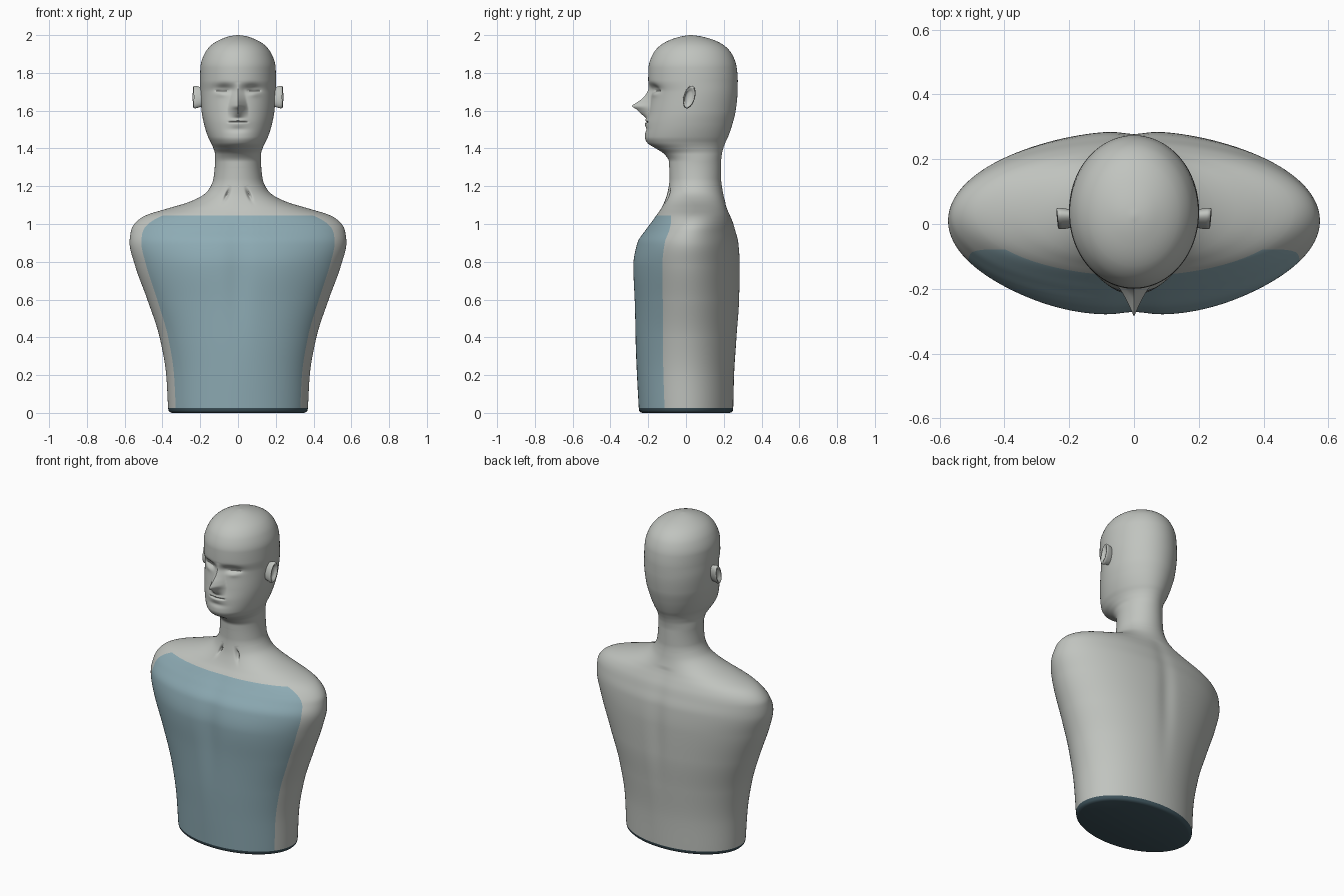
import bpy, bmesh
from math import sin, cos, pi, radians, exp, ceil, hypot

cube = bpy.data.objects.get("Cube")
if cube:
    bpy.data.objects.remove(cube)

SEGMENTS = 240
PANEL_TOP = 1.045
PANEL_ANGLE = radians(27)


def material(name, colour):
    mat = bpy.data.materials.new(name)
    mat.use_nodes = True
    mat.diffuse_color = colour
    bsdf = next(n for n in mat.node_tree.nodes if n.type == 'BSDF_PRINCIPLED')
    bsdf.inputs["Base Color"].default_value = colour
    bsdf.inputs["Roughness"].default_value = 0.6
    return mat


skin = material("pale grey", (0.53, 0.55, 0.52, 1))
panel = material("soft blue", (0.27, 0.41, 0.46, 1))
dark = material("dark slate", (0.05, 0.09, 0.11, 1))


def hermite(keys, values, x):
    """Smooth interpolation that never overshoots its keys."""
    count = len(keys)
    x = min(max(x, keys[0]), keys[-1])
    i = max(k for k in range(count - 1) if keys[k] <= x)
    secant = [(values[k + 1] - values[k]) / (keys[k + 1] - keys[k])
              for k in range(count - 1)]

    def slope(k):
        if k == 0 or k == count - 1:
            return secant[min(k, count - 2)]
        a, b = secant[k - 1], secant[k]
        return 2 * a * b / (a + b) if a * b > 0 else 0

    h = keys[i + 1] - keys[i]
    t = (x - keys[i]) / h
    return (values[i] * (1 + 2 * t) * (1 - t) ** 2 + values[i + 1] * t * t * (3 - 2 * t)
            + h * t * (1 - t) * (slope(i) * (1 - t) - slope(i + 1) * t))


def refine(rows):
    """Add smooth in-between sections to the key sections."""
    keys = [0]
    for a, b in zip(rows, rows[1:]):
        keys.append(keys[-1] + hypot(*(q - p for p, q in zip(a, b))))
    columns = list(zip(*rows))
    result = []
    for i in range(len(rows) - 1):
        fine = 0.005 if rows[i][0] > 1.1 else 0.012
        steps = max(4, ceil((rows[i + 1][0] - rows[i][0]) / fine))
        for k in range(steps):
            s = keys[i] + (keys[i + 1] - keys[i]) * k / steps
            result.append([hermite(keys, c, s) for c in columns])
    return result + [list(rows[-1])]


def skin_rings(name, rings, mats, cap_start, cap_end, rule=None, angle=50):
    """Bridge rings of points into one smooth surface."""
    bm = bmesh.new()
    loops = [[bm.verts.new(p) for p in ring] for ring in rings]
    n = len(loops[0])
    for r in range(len(loops) - 1):
        for k in range(n):
            m = (k + 1) % n
            face = bm.faces.new((loops[r][k], loops[r][m], loops[r + 1][m], loops[r + 1][k]))
            if rule:
                face.material_index = rule(face, k)
    if cap_start:
        bm.faces.new(loops[0][::-1])
    if cap_end:
        bm.faces.new(loops[-1])
    bmesh.ops.recalc_face_normals(bm, faces=bm.faces)
    mesh = bpy.data.meshes.new(name)
    bm.to_mesh(mesh)
    bm.free()
    for mat in mats:
        mesh.materials.append(mat)
    obj = bpy.data.objects.new(name, mesh)
    bpy.context.collection.objects.link(obj)
    bpy.ops.object.select_all(action='DESELECT')
    obj.select_set(True)
    bpy.context.view_layer.objects.active = obj
    bpy.ops.object.shade_smooth_by_angle(angle=radians(angle))
    return obj


def blob(x, z, cx, cz, rx, rz):
    return exp(-((x - cx) / rx) ** 2 - ((z - cz) / rz) ** 2)


def slit(x, z, cx, cz, half, thick):
    return exp(-((x - cx) / half) ** 6 - ((z - cz) / thick) ** 2)


NOSE_Z = (1.56, 1.58, 1.605, 1.625, 1.64, 1.67, 1.70, 1.75)
NOSE_OUT = (0, 0.03, 0.06, 0.09, 0.072, 0.036, 0.018, 0)


def front_relief(x, z):
    """Distance the front surface is pushed forward."""
    a = abs(x)
    out = 0
    if z > 1.3:
        if NOSE_Z[0] < z < NOSE_Z[-1]:
            width = 0.025 + 0.03 * min(1, (1.75 - z) / 0.14)
            out += hermite(NOSE_Z, NOSE_OUT, z) * max(0, 1 - a / width) ** 1.3
        out -= 0.022 * blob(a, z, 0.075, 1.715, 0.045, 0.024)      # eye sockets
        out += 0.008 * blob(a, z, 0.085, 1.69, 0.03, 0.016)        # eyelids
        out -= 0.010 * slit(a, z, 0.085, 1.706, 0.034, 0.004)      # eye slits
        out += 0.008 * blob(a, z, 0, 1.54, 0.05, 0.022)            # lips
        out -= 0.013 * slit(a, z, 0, 1.54, 0.05, 0.004)            # mouth
        out -= 0.006 * blob(a, z, 0, 1.50, 0.05, 0.014)            # chin hollow
    else:
        out -= 0.010 * blob(a, z, 0, 0.72, 0.06, 0.30)             # breastbone
        out += 0.006 * blob(a, z, 0.2, 0.76, 0.16, 0.14)           # chest
        groove = 0.058 - 0.4 * (z - 1.155)
        out -= 0.02 * blob(a, z, groove, 1.155, 0.009, 0.026)      # collar hollows
    return out


def body_ring(z, w, front, back):
    """Elliptical section with the relief added."""
    mid, depth = (front + back) / 2, (back - front) / 2
    pull = min(1, max(0, (z - 0.94) / (PANEL_TOP - 0.94))) if z < 1.2 else 0
    ring = []
    for k in range(SEGMENTS):
        t = 2 * pi * k / SEGMENTS
        t += radians(11) * pull ** 2 * sin(2 * t)
        x, y = w * cos(t), mid + depth * sin(t)
        if sin(t) < 0:
            y -= front_relief(x, z) * min(1, -2 * sin(t))
        elif z < 1.1:
            y -= 0.010 * blob(x, z, 0, 0.75, 0.05, 0.32)           # spine
        ring.append((x, y, z))
    return ring


# Key sections: height, half width, front y, back y
TORSO = [
    (0.025, 0.37, -0.25, 0.25), (0.2, 0.38, -0.26, 0.255), (0.4, 0.415, -0.27, 0.27),
    (0.6, 0.48, -0.276, 0.285), (0.78, 0.545, -0.28, 0.288), (0.9, 0.574, -0.26, 0.28),
    (0.97, 0.565, -0.215, 0.262), (1.01, 0.54, -0.185, 0.25), (PANEL_TOP, 0.49, -0.16, 0.235),
    (1.08, 0.38, -0.135, 0.22), (1.12, 0.25, -0.115, 0.207), (1.17, 0.165, -0.098, 0.195),
]
HEAD = [
    (1.24, 0.13, -0.088, 0.186), (1.33, 0.122, -0.09, 0.186), (1.37, 0.122, -0.115, 0.19),
    (1.40, 0.13, -0.16, 0.197), (1.43, 0.143, -0.205, 0.208), (1.46, 0.158, -0.218, 0.222),
    (1.53, 0.18, -0.212, 0.246), (1.6, 0.193, -0.2, 0.263), (1.7, 0.2, -0.187, 0.273),
    (1.76, 0.201, -0.2, 0.274), (1.83, 0.199, -0.198, 0.268), (1.9, 0.178, -0.175, 0.243),
    (1.95, 0.138, -0.13, 0.195), (1.98, 0.086, -0.07, 0.13), (1.995, 0.04, -0.015, 0.07),
    (2.0, 0.004, 0.02, 0.03),
]


def body_colour(face, k):
    t = 2 * pi * (k + 0.5) / SEGMENTS
    in_front = pi + PANEL_ANGLE < t < 2 * pi - PANEL_ANGLE
    return int(in_front and face.calc_center_median().z < PANEL_TOP)


# Torso, neck and head in one continuous surface
skin_rings("bust_body", [body_ring(*row) for row in refine(TORSO + HEAD)],
           [skin, panel], False, True, body_colour, 60)

# Base plate with a rounded lower edge
BASE = [(0, 0.35, 0.232), (0.004, 0.36, 0.242), (0.011, 0.367, 0.248), (0.025, 0.37, 0.25)]
skin_rings("base_plate", [body_ring(z, w, -d, d) for z, w, d in BASE], [dark], True, False)

# Ears: tilted ovals with a hollow in the outer face
EAR = [(-0.03, 0.8), (0, 0.88), (0.024, 1), (0.033, 0.98), (0.037, 0.9), (0.036, 0.78),
       (0.026, 0.62), (0.022, 0.4), (0.021, 0.02)]
for side, label in ((1, "left_ear"), (-1, "right_ear")):
    rings = []
    for out, size in EAR:
        ring = []
        for k in range(48):
            t = 2 * pi * k / 48
            y, z = 0.031 * size * cos(t), 0.06 * size * sin(t)
            ring.append((side * (0.2 + out + 0.1 * y), 0.017 + y + 0.2 * z, 1.672 + z))
        rings.append(ring)
    skin_rings(label, rings, [skin], True, True)
